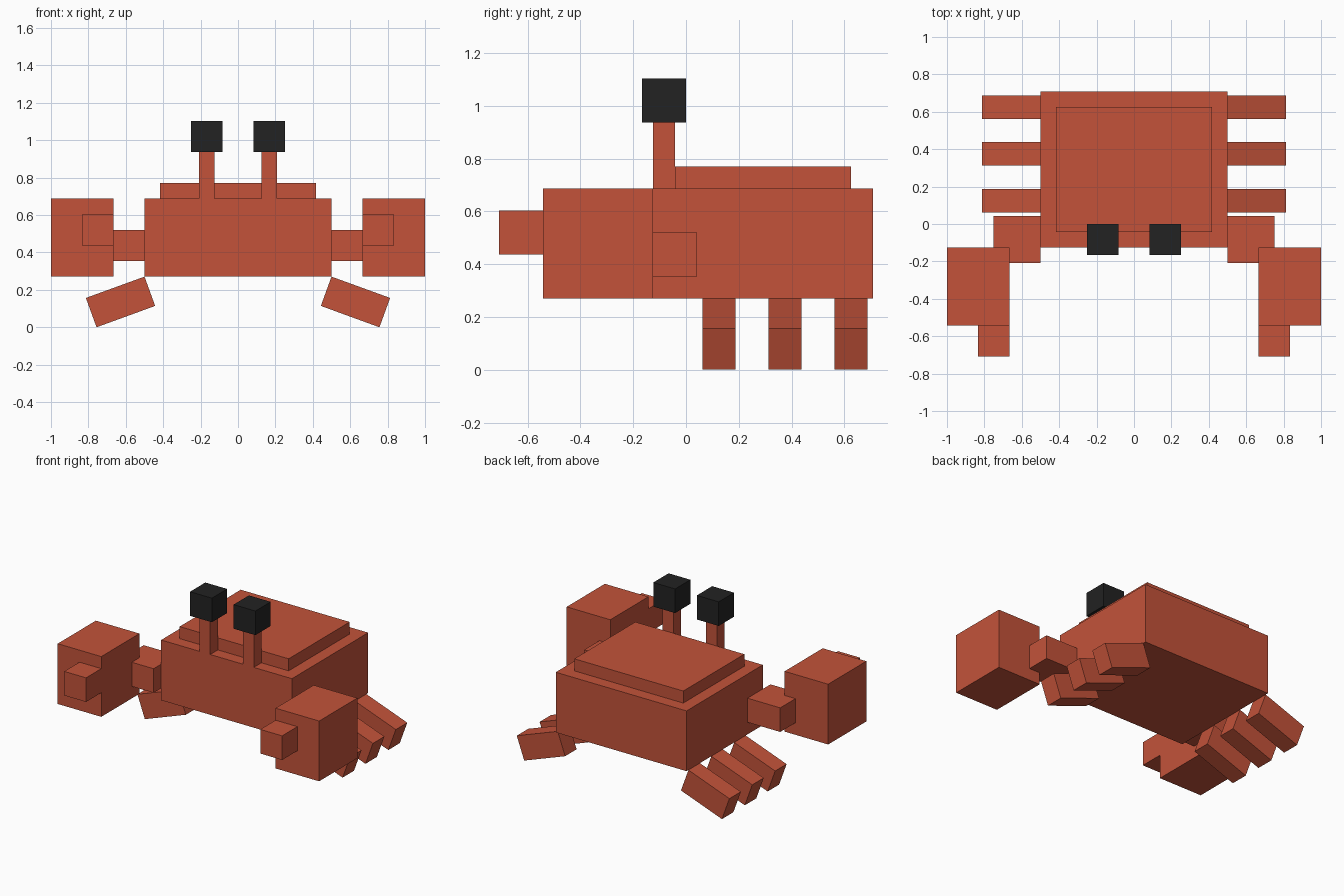
import bpy
import math
from mathutils import Matrix, Vector

if "Cube" in bpy.data.objects:
    bpy.data.objects.remove(bpy.data.objects["Cube"])

U = 1 / 24                      # modelling unit
TILT = math.radians(20)         # downward slope of the legs
LEG_LEN, LEG_THICK = 8 * U, 4 * U
BASE = LEG_LEN * math.sin(TILT) + LEG_THICK * math.cos(TILT)  # underside of body


def material(name, rgb):
    m = bpy.data.materials.new(name)
    m.diffuse_color = (*rgb, 1)
    m.use_nodes = True
    m.node_tree.nodes["Principled BSDF"].inputs["Base Color"].default_value = m.diffuse_color
    return m


RED = material("shell red", (0.546, 0.086, 0.042))
BLACK = material("eye black", (0.016, 0.016, 0.016))


def box(name, lo, hi, mat, matrix=Matrix()):
    """Box between two corners, optionally moved by a matrix."""
    lo, hi = Vector(lo), Vector(hi)
    bpy.ops.mesh.primitive_cube_add(size=1)
    ob = bpy.context.object
    ob.name = name
    ob.data.transform(matrix @ Matrix.Translation((lo + hi) / 2)
                      @ Matrix.Diagonal((*(hi - lo), 1)))
    ob.data.materials.append(mat)
    return ob


def pair(name, lo, hi, mat, matrix=Matrix()):
    """Box on the +x side plus its mirror image."""
    ob = box(name, lo, hi, mat, matrix)
    mod = ob.modifiers.new("mirror", 'MIRROR')
    mod.use_axis[0] = True
    mod.use_mirror_merge = False


def at(x, y, z):
    """Grid units to scene position, z measured from the body underside."""
    return (x * U, y * U, BASE + z * U)


# Body and raised back plate
box("body", at(-12, -3, 0), at(12, 17, 10), RED)
box("back_plate", at(-10, -1, 10), at(10, 15, 12), RED)

# Eyes on stalks
pair("eye_stalks", at(3, -3, 10), at(5, -1, 16), RED)
pair("eyes", at(2, -4, 16), at(6, 0, 20), BLACK)

# Arms, claws and pincer tips
pair("arms", at(12, -5, 2), at(18, 1, 6), RED)
pair("claws", at(16, -13, 0), at(24, -3, 10), RED)
pair("pincer_tips", at(16, -17, 4), at(20, -13, 8), RED)

# Three sloping legs per side, hinged at the lower body edge
for i, y in enumerate((1.5, 7.5, 13.5)):
    hinge = Matrix.Translation(at(12, y, 0)) @ Matrix.Rotation(TILT, 4, 'Y')
    pair(f"legs_{i + 1}", (0, 0, -LEG_THICK), (LEG_LEN, 3 * U, 0), RED, hinge)
